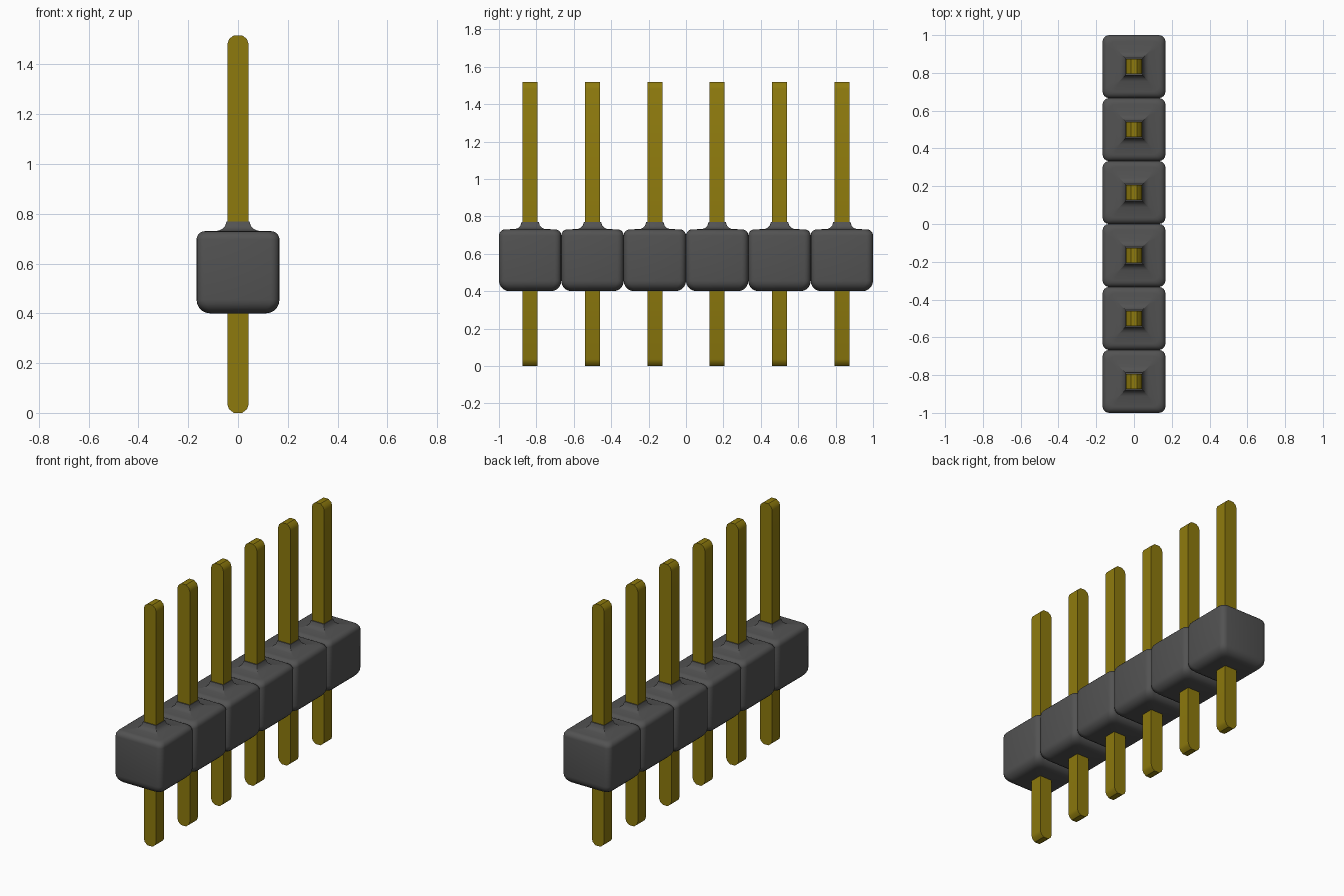
import bpy, bmesh, math

cube = bpy.data.objects.get("Cube")
if cube:
    bpy.data.objects.remove(cube, do_unlink=True)

COUNT = 6
PITCH = 2 / COUNT
HALF = PITCH / 2


def material(name, rgb):
    mat = bpy.data.materials.new(name)
    mat.use_nodes = True
    mat.diffuse_color = (*rgb, 1)
    mat.node_tree.nodes["Principled BSDF"].inputs["Base Color"].default_value = (*rgb, 1)
    return mat


grey = material("dark grey plastic", (0.085, 0.085, 0.085))
gold = material("gold metal", (0.27, 0.195, 0.004))


def loft(name, rings, mat, y):
    """Skin a list of equal-length point rings and cap both ends."""
    bm = bmesh.new()
    loops = [[bm.verts.new(p) for p in ring] for ring in rings]
    n = len(loops[0])
    for a, b in zip(loops, loops[1:]):
        for i in range(n):
            j = (i + 1) % n
            bm.faces.new((a[i], a[j], b[j], b[i]))
    bm.faces.new(loops[0][::-1])
    bm.faces.new(loops[-1])
    bmesh.ops.recalc_face_normals(bm, faces=bm.faces)
    mesh = bpy.data.meshes.new(name)
    bm.to_mesh(mesh)
    bm.free()
    mesh.materials.append(mat)
    obj = bpy.data.objects.new(name, mesh)
    obj.location.y = y
    bpy.context.collection.objects.link(obj)
    bpy.ops.object.select_all(action='DESELECT')
    obj.select_set(True)
    bpy.context.view_layer.objects.active = obj
    bpy.ops.object.shade_smooth_by_angle(angle=math.radians(35))
    return obj


def rounded_square(half, radius, z, steps=4):
    ring = []
    for k in range(4):
        a0 = k * math.pi / 2
        cx = (half - radius) * (1 if k in (0, 3) else -1)
        cy = (half - radius) * (1 if k < 2 else -1)
        for s in range(steps + 1):
            a = a0 + s / steps * math.pi / 2
            ring.append((cx + radius * math.cos(a), cy + radius * math.sin(a), z))
    return ring


# Housing profile: rounded bottom edge, straight wall, rounded top, flared collar
profile = []
for r, z0, angles in ((0.055, 0.455, range(-90, 1, 18)), (0.033, 0.697, range(0, 91, 18))):
    for deg in angles:
        a = math.radians(deg)
        profile.append((HALF - r + r * math.cos(a), z0 + r * math.sin(a)))
profile += [(0.078, 0.732), (0.063, 0.739), (0.052, 0.750), (0.046, 0.770)]

# Pin outline in x and z, with rounded tips, extruded along y
TOP, W, D = 1.517, 0.043, 0.040
quarter = [(W, 0.035), (0.036, 0.015), (0.017, 0.0)]
right = [(x, z) for x, z in reversed(quarter)] + [(x, TOP - z) for x, z in quarter]
outline = right + [(-x, z) for x, z in reversed(right)]

for i in range(COUNT):
    y = -1 + HALF + i * PITCH
    rings = [rounded_square(h, 0.035 if h > 0.1 else 0.002, z) for h, z in profile]
    loft(f"housing_{i + 1}", rings, grey, y)
    loft(f"pin_{i + 1}", [[(x, s * D, z) for x, z in outline] for s in (-1, 1)], gold, y)
